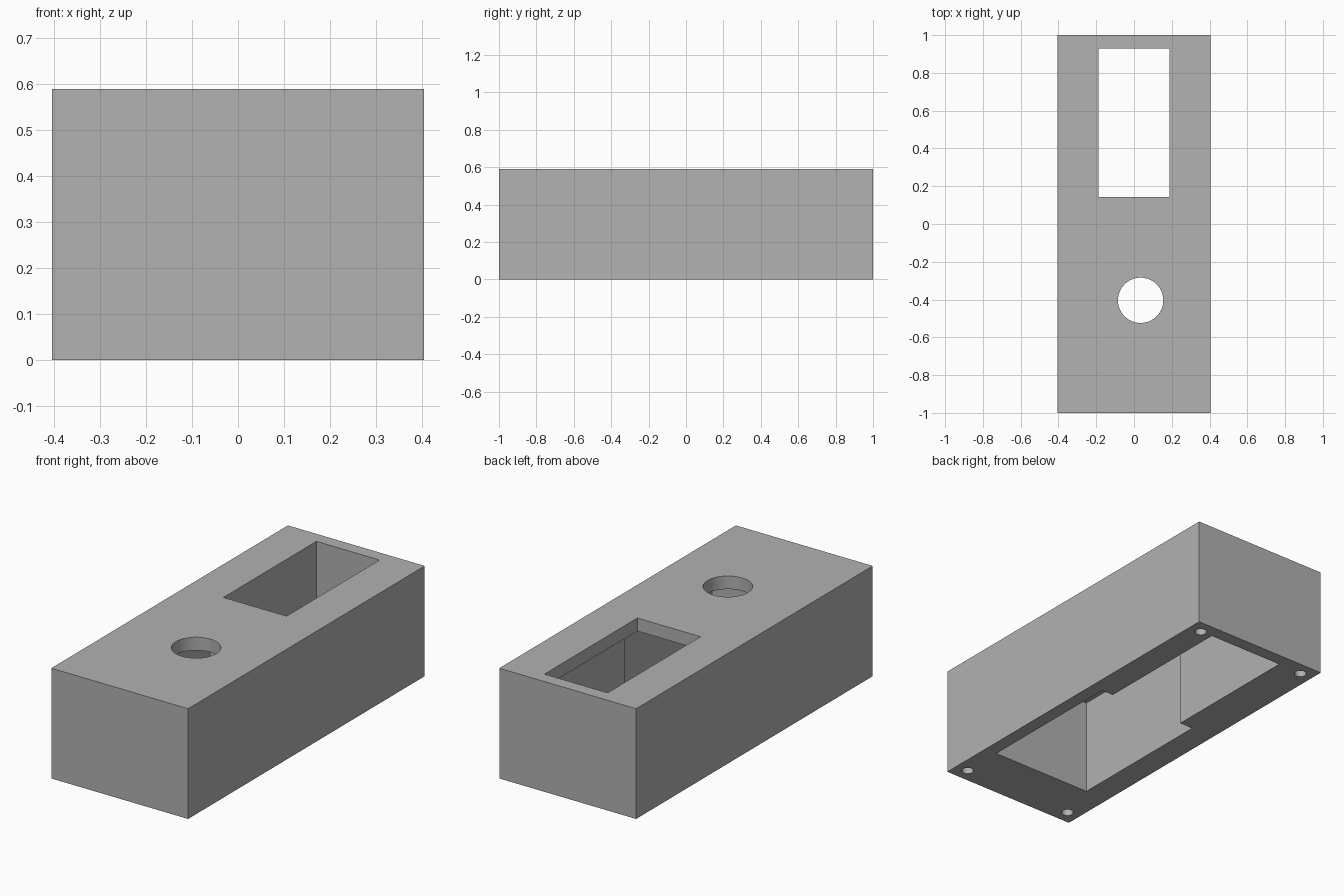
import bpy
from math import radians

default = bpy.data.objects.get("Cube")
if default:
    bpy.data.objects.remove(default, do_unlink=True)

HEIGHT = 0.59
CEILING = 0.52
STEP_Y = 0.144
BACK_Y = 0.93
SIDE_X = -0.187

grey = bpy.data.materials.new("plain grey")
grey.use_nodes = True
colour = (0.445, 0.445, 0.445, 1)
grey.diffuse_color = colour
grey.node_tree.nodes["Principled BSDF"].inputs["Base Color"].default_value = colour


def block(name, x, y, z):
    """Box spanning the given (low, high) ranges."""
    spans = (x, y, z)
    bpy.ops.mesh.primitive_cube_add(size=1, location=[(a + b) / 2 for a, b in spans])
    obj = bpy.context.object
    obj.name = name
    obj.scale = [b - a for a, b in spans]
    bpy.ops.object.transform_apply(location=True, rotation=False, scale=True)
    obj.data.materials.append(grey)
    return obj


def drill(name, x, y, radius, z, sides):
    """Vertical cylinder spanning the z range."""
    bpy.ops.mesh.primitive_cylinder_add(
        vertices=sides, radius=radius, depth=z[1] - z[0], location=(x, y, sum(z) / 2))
    obj = bpy.context.object
    obj.name = name
    obj.data.materials.append(grey)
    return obj


def cut(body, cutter):
    """Subtract the cutter from the body and remove it."""
    cutter.hide_render = True
    mod = body.modifiers.new(cutter.name, 'BOOLEAN')
    mod.operation = 'DIFFERENCE'
    mod.solver = 'EXACT'
    mod.object = cutter
    bpy.context.view_layer.objects.active = body
    bpy.ops.object.modifier_apply(modifier=mod.name)
    bpy.data.objects.remove(cutter, do_unlink=True)


# Solid outer case
case = block("enclosure_case", (-0.405, 0.405), (-1, 1), (0, HEIGHT))

# Wide front cavity and narrower back cavity, both open below
cut(case, block("front_cavity", (-0.267, 0.333), (-0.696, STEP_Y), (-0.1, CEILING)))
cut(case, block("back_cavity", (SIDE_X, 0.262), (0, BACK_Y), (-0.1, CEILING)))

# Openings through the top plate
cut(case, block("top_window", (SIDE_X, 0.187), (STEP_Y, BACK_Y), (0.3, 0.7)))
cut(case, drill("top_round_hole", 0.035, -0.404, 0.12, (0.4, 0.7), 64))

# Screw holes in the four bottom corners
for sx in (-1, 1):
    for sy in (-1, 1):
        cut(case, drill("screw_hole", sx * 0.332, sy * 0.925, 0.03, (-0.1, 0.25), 32))

# Smooth round walls, crisp edges
bpy.ops.object.select_all(action='DESELECT')
case.select_set(True)
bpy.context.view_layer.objects.active = case
bpy.ops.object.shade_smooth_by_angle(angle=radians(30))
